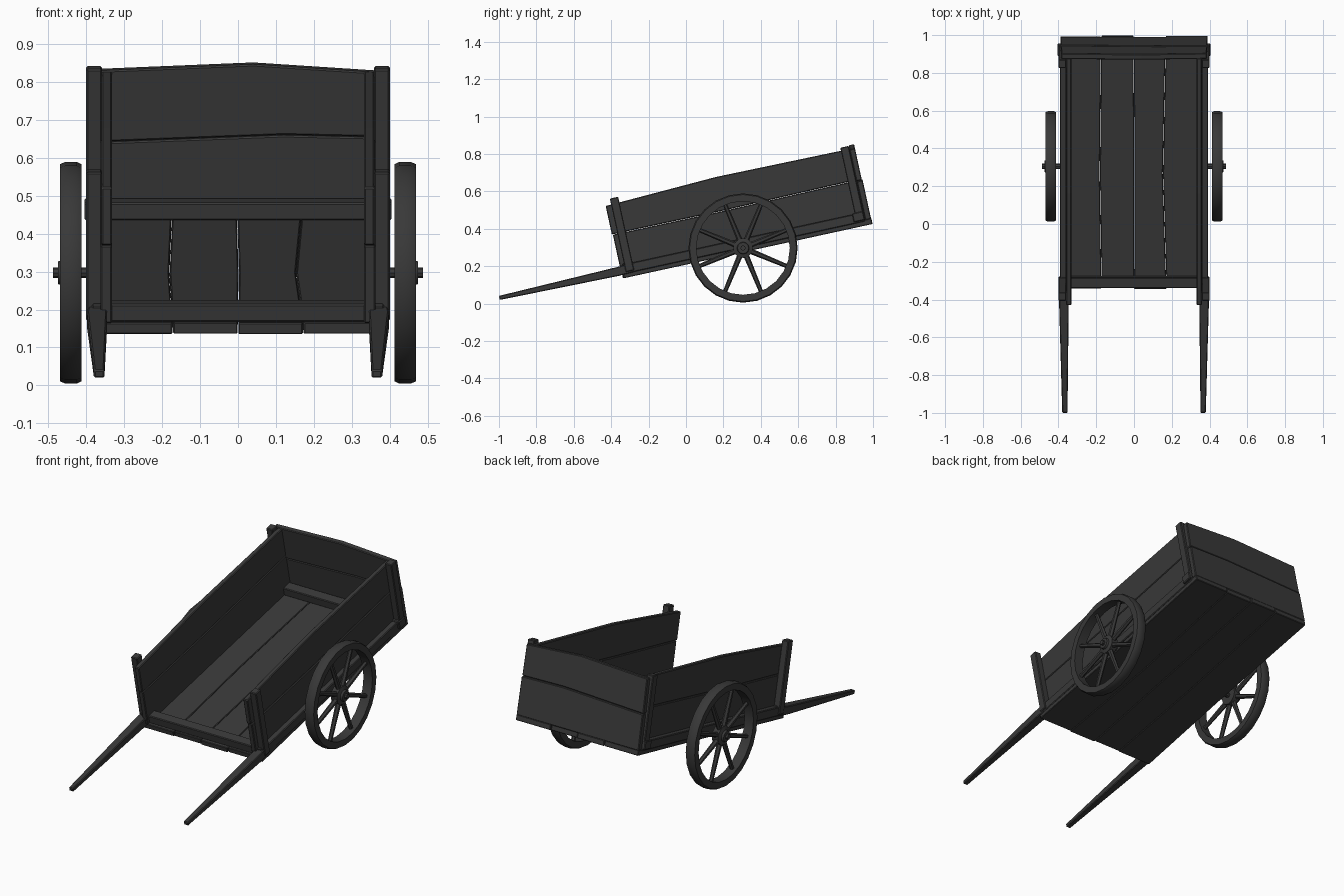
import bpy, bmesh, math
from mathutils import Matrix, Vector

if "Cube" in bpy.data.objects:
    bpy.data.objects.remove(bpy.data.objects["Cube"])

TILT = math.radians(12.3)
# Body frame: x across, u along the floor, n up from the floor underside
BODY = Matrix.Translation((0, -0.335, 0.135)) @ Matrix.Rotation(TILT, 4, 'X')
HUB = Matrix.Translation((0, 0.305, 0.297))

wood = bpy.data.materials.new("dark_wood")
wood.diffuse_color = (0.04, 0.04, 0.04, 1)
wood.use_nodes = True
wood.node_tree.nodes["Principled BSDF"].inputs["Base Color"].default_value = wood.diffuse_color


def finish(name, bm, matrix, mirror=False, bevel=0.0, smooth=False):
    bmesh.ops.recalc_face_normals(bm, faces=bm.faces)
    me = bpy.data.meshes.new(name)
    bm.to_mesh(me)
    bm.free()
    me.materials.append(wood)
    if smooth:
        me.polygons.foreach_set("use_smooth", [True] * len(me.polygons))
        me.set_sharp_from_angle(angle=math.radians(35))
    ob = bpy.data.objects.new(name, me)
    bpy.context.collection.objects.link(ob)
    ob.matrix_world = matrix
    if bevel:
        m = ob.modifiers.new("worn_edges", 'BEVEL')
        m.width, m.segments = bevel, 1
    if mirror:
        ob.modifiers.new("other_side", 'MIRROR')
    return ob


def prism(name, pts, axis, lo, hi, mirror=False, bevel=0.004):
    """Extrude a 2D outline along one body axis (0=x, 1=u, 2=n)."""
    bm = bmesh.new()
    rings = []
    for d in (lo, hi):
        ring = []
        for p in pts:
            co = list(p)
            co.insert(axis, d)
            ring.append(bm.verts.new(co))
        bm.faces.new(ring)
        rings.append(ring)
    a, b = rings
    for i in range(len(pts)):
        j = (i + 1) % len(pts)
        bm.faces.new((a[i], a[j], b[j], b[i]))
    return finish(name, bm, BODY, mirror, bevel)


def rect(a0, a1, b0, b1):
    return [(a0, b0), (a1, b0), (a1, b1), (a0, b1)]


def lathe(name, profile, closed, n, cap=False):
    """Turn an (x, radius) profile around the wheel axis."""
    bm = bmesh.new()
    rings = [[bm.verts.new((x, r * math.cos(t), r * math.sin(t))) for x, r in profile]
             for t in (2 * math.pi * k / n for k in range(n))]
    m = len(profile)
    for k in range(n):
        p, q = rings[k], rings[(k + 1) % n]
        for i in range(m if closed else m - 1):
            j = (i + 1) % m
            bm.faces.new((p[i], p[j], q[j], q[i]))
    if cap:
        for i in (0, m - 1):
            bm.faces.new([r[i] for r in rings])
    return finish(name, bm, HUB, True, 0, True)


# Floor: four boards with slightly crooked seams (start, middle, end x)
seams = [(-0.39, -0.385, -0.39), (-0.172, -0.181, -0.174), (0, 0.002, -0.002),
         (0.172, 0.153, 0.168), (0.39, 0.385, 0.39)]
for i, (l, r) in enumerate(zip(seams, seams[1:])):
    e = (0.0, 0.004, -0.002, 0.003)[i]
    g = 0.001
    prism(f"floor_board_{i + 1}",
          [(l[0] + g, e), (r[0] - g, e), (r[1] - g, 0.62), (r[2] - g, 1.36 + e),
           (l[2] + g, 1.36 + e), (l[1] + g, 0.62)], 2, 0, 0.031, bevel=0.003)

# Side walls: two planks each
prism("side_plank_lower", [(-0.005, 0.03), (1.335, 0.03), (1.335, 0.246),
                           (0.6, 0.238), (-0.005, 0.24)], 0, 0.332, 0.362, True)
prism("side_plank_upper", [(-0.01, 0.242), (0.6, 0.24), (1.332, 0.248), (1.332, 0.418),
                           (0.6, 0.424), (-0.01, 0.398)], 0, 0.332, 0.36, True)

# Tailgate: two planks, upper one crowned
prism("tailgate_lower", [(-0.39, 0.028), (0.39, 0.028), (0.388, 0.24),
                         (0.12, 0.246), (-0.388, 0.226)], 1, 1.33, 1.362)
prism("tailgate_upper", [(-0.388, 0.228), (0.12, 0.248), (0.388, 0.242), (0.385, 0.415),
                         (0.04, 0.438), (-0.385, 0.42)], 1, 1.328, 1.358)

# Corner posts
prism("front_post", rect(0.02, 0.066, 0.03, 0.432), 0, 0.359, 0.4, True)
prism("rear_post", rect(1.282, 1.328, 0.03, 0.435), 0, 0.359, 0.4, True)

# Cross bars on top of the floor
prism("front_cross_bar", rect(0.012, 0.068, 0.03, 0.078), 0, -0.385, 0.385)
prism("rear_cross_bar", rect(1.268, 1.328, 0.03, 0.078), 0, -0.405, 0.405)

# Shafts: tapered handles continuing as rails along the sides
bm = bmesh.new()
sections = [(-0.67, 0.352, 0.38, 0.028, 0.05), (-0.02, 0.345, 0.398, 0.018, 0.066),
            (0.08, 0.345, 0.392, 0.022, 0.072), (1.328, 0.345, 0.392, 0.022, 0.072)]
rings = [[bm.verts.new((x, u, n)) for x, n in rect(x0, x1, n0, n1)]
         for u, x0, x1, n0, n1 in sections]
for p, q in zip(rings, rings[1:]):
    for i in range(4):
        j = (i + 1) % 4
        bm.faces.new((p[i], p[j], q[j], q[i]))
bm.faces.new(rings[0])
bm.faces.new(rings[-1])
finish("handle_shaft", bm, BODY, True, 0.004)

# Wheels: rim, hub and axle end
lathe("wheel_rim", [(0.412, 0.25), (0.412, 0.286), (0.425, 0.292), (0.456, 0.292),
                    (0.469, 0.286), (0.469, 0.25)], True, 24)
lathe("wheel_hub", [(0.415, 0.035), (0.415, 0.053), (0.455, 0.053),
                    (0.462, 0.033), (0.474, 0.03)], False, 12, True)
lathe("axle_end", [(0.35, 0.014), (0.488, 0.014)], False, 8, True)

# Eight spokes, tapering slightly outward
bm = bmesh.new()
for k in range(8):
    t = 2 * math.pi * (k + 0.5) / 8
    rot = Matrix.Translation((0.44, 0, 0)) @ Matrix.Rotation(t, 4, 'X') \
        @ Matrix.Translation((0, 0.15, 0)) @ Matrix.Rotation(-math.pi / 2, 4, 'X')
    bmesh.ops.create_cone(bm, cap_ends=True, segments=6, radius1=0.015,
                          radius2=0.011, depth=0.22, matrix=rot)
finish("wheel_spokes", bm, HUB, True, 0, True)
